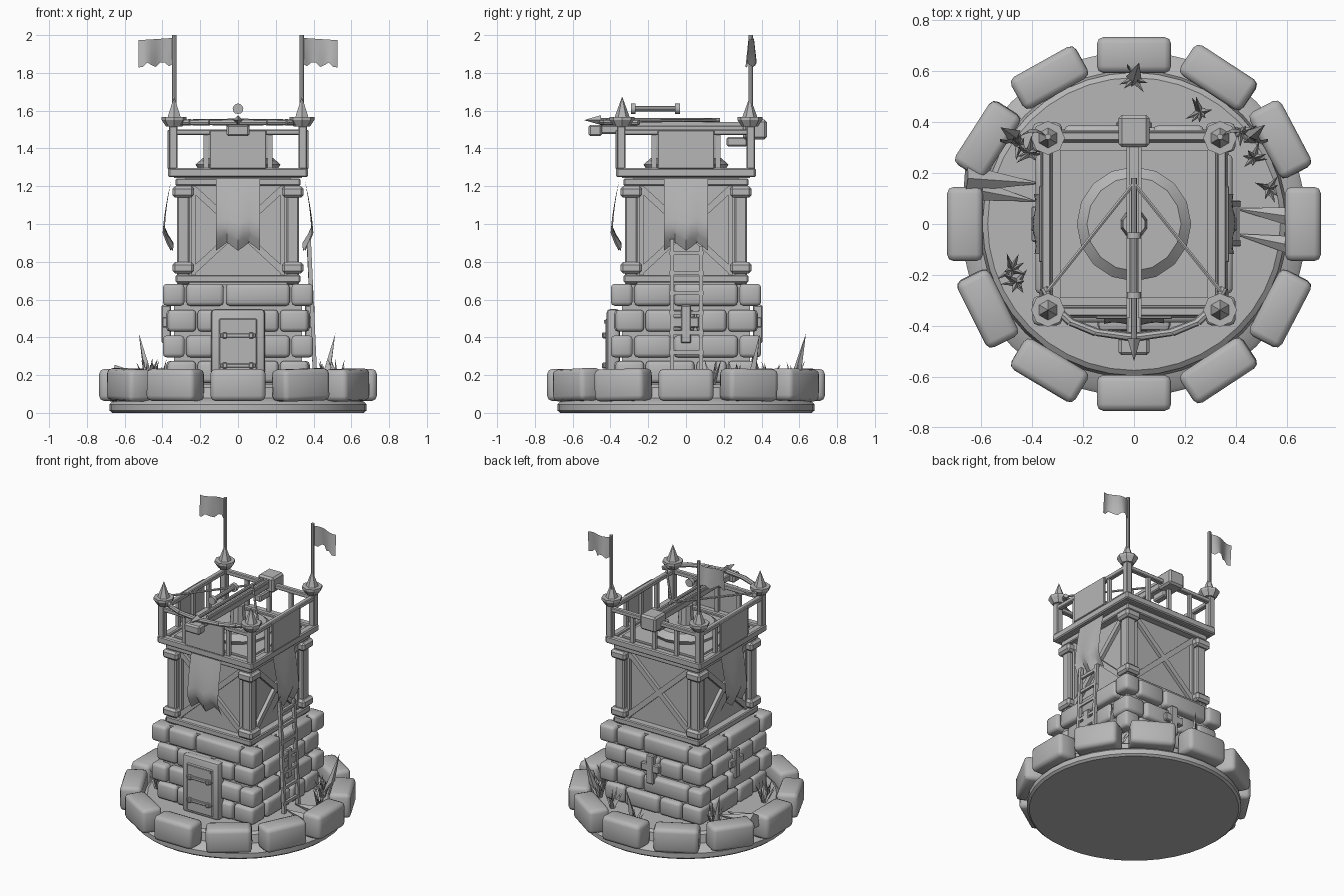
import bpy, bmesh, math, random
from mathutils import Matrix, Vector

if "Cube" in bpy.data.objects:
    bpy.data.objects.remove(bpy.data.objects["Cube"])

random.seed(4)
V = Vector
GREY = bpy.data.materials.new("plain grey")
GREY.diffuse_color = (0.47, 0.47, 0.47, 1)
GREY.use_nodes = True
GREY.node_tree.nodes["Principled BSDF"].inputs["Base Color"].default_value = GREY.diffuse_color


def turn(k):
    return Matrix.Rotation(k * math.pi / 2, 4, 'Z')


def box(bm, c, s, bevel=0.0, m=Matrix(), seg=2):
    mat = m @ Matrix.Translation(c) @ Matrix.Diagonal((*s, 1))
    vs = bmesh.ops.create_cube(bm, size=1, matrix=mat)['verts']
    if bevel:
        es = list({e for v in vs for e in v.link_edges})
        bmesh.ops.bevel(bm, geom=es, offset=bevel, segments=seg, profile=0.5, affect='EDGES')


def rod(bm, p0, p1, r0, r1, n=8, m=Matrix()):
    p0, p1 = m @ V(p0), m @ V(p1)
    d = p1 - p0
    mat = Matrix.Translation((p0 + p1) / 2) @ d.to_track_quat('Z', 'Y').to_matrix().to_4x4()
    bmesh.ops.create_cone(bm, cap_ends=True, segments=n, radius1=r0, radius2=r1,
                          depth=d.length, matrix=mat)


def span(a, b, w, h):
    # centre, size and rotation for a beam lying between two points
    a, b = V(a), V(b)
    rot = (b - a).to_track_quat('X', 'Z').to_matrix().to_4x4()
    return Matrix.Translation((a + b) / 2) @ rot, ((b - a).length, w, h)


def beam(bm, a, b, w, h, m=Matrix(), bevel=0.0):
    mat, s = span(a, b, w, h)
    box(bm, (0, 0, 0), s, bevel, m @ mat, 1)


def sheet(bm, fn, nu, nv, thick, m=Matrix()):
    g = [[bm.verts.new(m @ V(fn(i / nu, j / nv))) for j in range(nv + 1)] for i in range(nu + 1)]
    fs = [bm.faces.new((g[i][j], g[i + 1][j], g[i + 1][j + 1], g[i][j + 1]))
          for i in range(nu) for j in range(nv)]
    bmesh.ops.solidify(bm, geom=fs, thickness=thick)


def finish(name, bm, angle=35):
    bmesh.ops.recalc_face_normals(bm, faces=bm.faces)
    me = bpy.data.meshes.new(name)
    bm.to_mesh(me)
    bm.free()
    me.materials.append(GREY)
    ob = bpy.data.objects.new(name, me)
    bpy.context.collection.objects.link(ob)
    bpy.ops.object.select_all(action='DESELECT')
    ob.select_set(True)
    bpy.context.view_layer.objects.active = ob
    bpy.ops.object.shade_smooth_by_angle(angle=math.radians(angle))


# round ground mound, stacked rings
bm = bmesh.new()
prof = [(0.665, 0), (0.68, 0.012), (0.68, 0.045), (0.665, 0.06), (0.605, 0.08), (0.595, 0.135), (0.575, 0.15)]
rings = [[bm.verts.new((r * math.cos(i * math.tau / 40), r * math.sin(i * math.tau / 40), z))
          for i in range(40)] for r, z in prof]
for a, b in zip(rings, rings[1:]):
    for i in range(40):
        bm.faces.new((a[i], a[(i + 1) % 40], b[(i + 1) % 40], b[i]))
bm.faces.new(rings[0][::-1])
bm.faces.new(rings[-1])
finish("ground_mound", bm)

# ring of twelve boulders
bm = bmesh.new()
for i in range(12):
    j = 0 if i % 3 == 0 else random.uniform(-0.07, 0.07)
    m = Matrix.Rotation(i * math.pi / 6, 4, 'Z') @ Matrix.Translation((0.664, 0, 0.148)) \
        @ Matrix.Rotation(j, 4, 'Z') @ Matrix.Rotation(j * 0.5, 4, 'X')
    box(bm, (0, 0, 0), (0.142, 0.292, 0.17), 0.027, m)
finish("ring_boulders", bm, 50)

# stone wall: core, corner blocks and face blocks in alternating rows
bm = bmesh.new()
box(bm, (0, 0, 0.4), (0.68, 0.68, 0.56))
for row, z in enumerate((0.625, 0.488, 0.352, 0.217)):
    wide = row % 2 == 0
    e = 0.398 if wide else 0.372
    c = 0.115 if wide else 0.15
    cuts = (-0.28, -0.07, 0.28) if wide else (-0.22, 0.05, 0.22)
    for k in range(4):
        box(bm, (e - c / 2, -e + c / 2, z), (c, c, 0.116), 0.02, turn(k))
        f = 0.388 if wide else 0.38
        for a, b in zip(cuts, cuts[1:]):
            box(bm, ((a + b) / 2, -f + 0.05, z), (b - a - 0.012, 0.1, 0.116), 0.02, turn(k))
finish("stone_wall_blocks", bm, 50)

# door with frame, straps and knobs
bm = bmesh.new()
box(bm, (0, -0.385, 0.35), (0.285, 0.07, 0.4), 0.02)
finish("door_frame", bm)
bm = bmesh.new()
box(bm, (0, -0.416, 0.335), (0.2, 0.02, 0.33), 0.006, seg=1)
finish("door_panel", bm)
bm = bmesh.new()
for z in (0.25, 0.41):
    box(bm, (0, -0.428, z), (0.19, 0.018, 0.022), 0.004, seg=1)
    for x in (-0.07, 0.07):
        box(bm, (x, -0.432, z), (0.026, 0.024, 0.032), 0.005, seg=1)
box(bm, (0, -0.426, 0.482), (0.17, 0.014, 0.02))
finish("door_straps", bm)

# cross shaped loopholes on right, back and left
bm = bmesh.new()
for k in (1, 2, 3):
    box(bm, (0, -0.38, 0.47), (0.055, 0.05, 0.2), 0.006, turn(k), 1)
    box(bm, (0, -0.378, 0.48), (0.14, 0.05, 0.055), 0.006, turn(k), 1)
finish("cross_loopholes", bm)

# timber storey
bm = bmesh.new()
box(bm, (0, 0, 0.96), (0.56, 0.56, 0.58))
finish("timber_walls", bm)
bm = bmesh.new()
for k in range(4):
    m = turn(k)
    box(bm, (0.29, -0.29, 0.96), (0.068, 0.068, 0.56), 0.008, m, 1)
    for z, h in ((0.768, 0.06), (1.17, 0.06)):
        box(bm, (0.29, -0.29, z), (0.115, 0.115, h), 0.014, m, 1)
    box(bm, (0, -0.3, 0.71), (0.66, 0.06, 0.04), 0.006, m, 1)
    box(bm, (0, -0.3, 1.222), (0.66, 0.06, 0.04), 0.006, m, 1)
    for s in (-1, 1):
        beam(bm, (-0.25 * s, -0.291, 0.74), (0.25 * s, -0.291, 1.2), 0.024, 0.035, m)
        beam(bm, (0.235 * s, -0.29, 0.73), (0.235 * s, -0.29, 1.2), 0.025, 0.02, m)
finish("timber_posts_and_braces", bm)

# platform and railing
bm = bmesh.new()
box(bm, (0, 0, 1.26), (0.68, 0.68, 0.035))
box(bm, (0, 0, 1.275), (0.58, 0.58, 0.03))
finish("platform_floor", bm)
bm = bmesh.new()
for k in range(4):
    m = turn(k)
    box(bm, (0, -0.345, 1.272), (0.735, 0.05, 0.048), 0.007, m, 1)
    box(bm, (0, -0.345, 1.486), (0.73, 0.034, 0.03), 0.005, m, 1)
    box(bm, (0.343, -0.343, 1.405), (0.046, 0.046, 0.23), 0.006, m, 1)
    for x in (-0.17, 0, 0.17):
        box(bm, (x, -0.345, 1.385), (0.026, 0.022, 0.19), 0, m)
finish("railing", bm)

# corner cups and spikes, flag poles on the back pair
bm = bmesh.new()
for k in range(4):
    m = turn(k)
    rod(bm, (0.338, -0.338, 1.515), (0.338, -0.338, 1.55), 0.042, 0.066, 8, m)
    rod(bm, (0.338, -0.338, 1.55), (0.338, -0.338, 1.566), 0.066, 0.066, 8, m)
    rod(bm, (0.338, -0.338, 1.56), (0.338, -0.338, 1.675), 0.042, 0.0, 6, m)
finish("corner_spikes", bm, 20)
bm = bmesh.new()
for s in (-1, 1):
    rod(bm, (0.338 * s, 0.343, 1.56), (0.338 * s, 0.343, 2.0), 0.012, 0.012, 8)
finish("flag_poles", bm)
bm = bmesh.new()
for s in (-1, 1):
    sheet(bm, lambda u, v: (s * (0.342 + 0.185 * u),
                            0.345 + 0.03 * math.sin(u * 5.5) * (0.5 + 0.5 * v),
                            1.985 - 0.012 * u - v * (0.135 + 0.014 * math.sin(u * 15))), 8, 3, 0.006)
finish("flags", bm)

# hanging cloths on front, right and left
bm = bmesh.new()
for k in (0, 1, 3):
    sheet(bm, lambda u, v: ((u - 0.5) * 0.235,
                            -0.352 - 0.042 * math.sin(min(v * 1.15, 1) * 1.57) + 0.045 * max(0, v - 0.78) / 0.22
                            + 0.008 * math.sin(u * 9) * v,
                            1.24 - v * (0.36 + 0.022 * math.cos(u * 12.5))), 8, 8, 0.014, turn(k))
    box(bm, (0, -0.367, 1.395), (0.3, 0.014, 0.205), 0.004, turn(k), 1)
finish("hanging_cloths", bm)

# ladder on the right side
bm = bmesh.new()
for y in (-0.075, 0.08):
    beam(bm, (0.41, y, 0.15), (0.375, y, 0.92 if y < 0 else 0.88), 0.022, 0.022)
for i in range(7):
    z = 0.215 + i * 0.105
    box(bm, (0.41 - 0.035 * (z - 0.15) / 0.75, 0.002, z), (0.018, 0.18, 0.02))
finish("ladder", bm)

# crossbow turntable and stand
bm = bmesh.new()
rod(bm, (0, 0, 1.28), (0, 0, 1.315), 0.205, 0.225, 16)
rod(bm, (0, 0, 1.315), (0, 0, 1.35), 0.225, 0.185, 16)
rod(bm, (0, 0, 1.34), (0, 0, 1.48), 0.055, 0.045, 10)
finish("turntable", bm)
bm = bmesh.new()
box(bm, (0, -0.05, 1.5), (0.06, 0.9, 0.045), 0.006, seg=1)
box(bm, (0, 0.365, 1.5), (0.12, 0.125, 0.105), 0.012, seg=1)
box(bm, (0, 0.27, 1.435), (0.05, 0.11, 0.05), 0.008, seg=1)
box(bm, (0, -0.48, 1.495), (0.12, 0.07, 0.06), 0.01, seg=1)
for x in (-0.022, 0.022):
    box(bm, (x, -0.02, 1.53), (0.014, 0.7, 0.02))
finish("crossbow_stock", bm)

# bow arms and string
bm = bmesh.new()
arc = [(0, -0.445), (0.15, -0.425), (0.25, -0.385), (0.32, -0.32), (0.355, -0.25)]
for s in (-1, 1):
    for (x0, y0), (x1, y1) in zip(arc, arc[1:]):
        rod(bm, (s * x0, y0, 1.538), (s * x1, y1, 1.538), 0.017, 0.015, 8)
finish("bow_arms", bm)
bm = bmesh.new()
for s in (-1, 1):
    rod(bm, (s * 0.345, -0.27, 1.545), (0, 0.16, 1.55), 0.008, 0.008, 6)
finish("bow_string", bm)

# bolt, and spool above it
bm = bmesh.new()
rod(bm, (0, 0.18, 1.55), (0, -0.46, 1.55), 0.011, 0.011, 8)
rod(bm, (0, -0.45, 1.55), (0, -0.54, 1.55), 0.026, 0, 4)
finish("bolt", bm)
bm = bmesh.new()
rod(bm, (0, -0.28, 1.61), (0, -0.04, 1.61), 0.015, 0.015, 10)
for y in (-0.28, -0.045):
    rod(bm, (0, y - 0.012, 1.61), (0, y + 0.012, 1.61), 0.028, 0.028, 12)
finish("spool", bm)

# grass tufts and tall blades
bm = bmesh.new()
for x, y in ((0, 0.57), (0.26, 0.44), (0.47, 0.26), (0.53, 0.14), (0.42, 0.36),
             (-0.45, 0.31), (-0.41, 0.28), (-0.48, -0.18), (-0.46, -0.23)):
    for i in range(7):
        a, r = i * math.tau / 7 + random.random(), random.uniform(0.03, 0.07)
        rod(bm, (x, y, 0.14), (x + r * math.cos(a), y + r * math.sin(a), random.uniform(0.22, 0.29)),
            0.016, 0, 3)
for p, q in (((0.455, 0.34), (0.515, 0.39)), ((-0.465, 0.34), (-0.525, 0.38)), ((0, 0.57), (0.02, 0.635))):
    rod(bm, (*p, 0.14), (*q, 0.42), 0.032, 0, 4)
finish("grass", bm, 10)

# sharp rock shards at left and right
bm = bmesh.new()
for p, q, r in (((-0.66, 0.18, 0.2), (-0.375, 0.16, 0.16), 0.055), ((-0.6, 0.13, 0.18), (-0.39, 0.09, 0.16), 0.04),
                ((0.68, 0.02, 0.18), (0.4, 0.06, 0.16), 0.05), ((0.6, -0.08, 0.16), (0.4, -0.04, 0.16), 0.035)):
    rod(bm, p, q, r, 0.002, 5)
finish("rock_shards", bm, 10)
